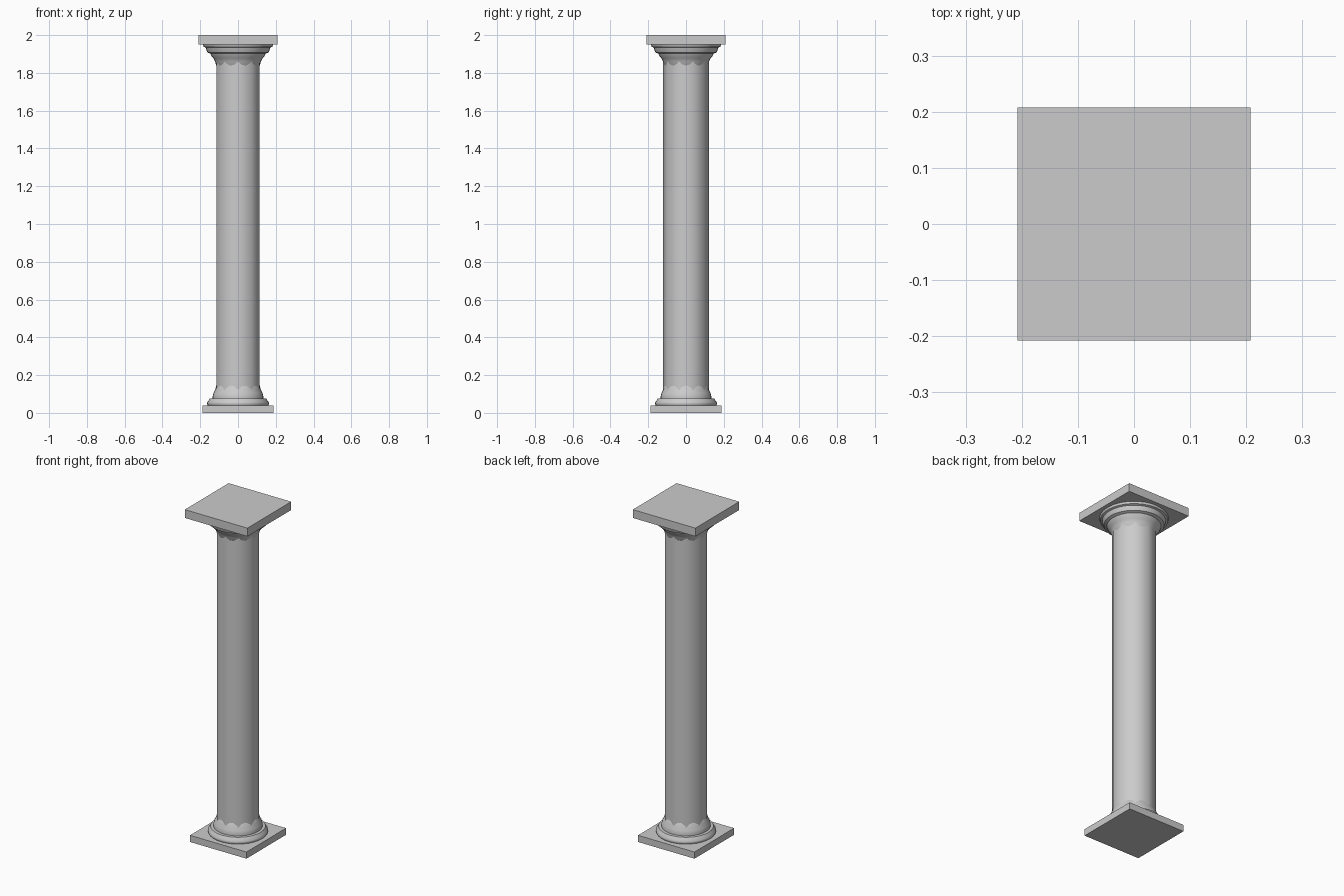
import bpy, math

if "Cube" in bpy.data.objects:
    bpy.data.objects.remove(bpy.data.objects["Cube"])


def slab(name, half, z0, z1):
    bpy.ops.mesh.primitive_cube_add(size=1, location=(0, 0, (z0 + z1) / 2))
    ob = bpy.context.object
    ob.name = name
    ob.scale = (2 * half, 2 * half, z1 - z0)
    bpy.ops.object.transform_apply(location=False, rotation=False, scale=True)


def lathe(name, profile, sides):
    verts, faces = [], []
    for r, z in profile:
        for i in range(sides):
            a = math.pi / 2 + 2 * math.pi * i / sides
            verts.append((r * math.cos(a), r * math.sin(a), z))
    for k in range(len(profile) - 1):
        for i in range(sides):
            j = (i + 1) % sides
            faces.append((k * sides + i, k * sides + j,
                          (k + 1) * sides + j, (k + 1) * sides + i))
    n = len(profile) - 1
    faces.append(tuple(reversed(range(sides))))
    faces.append(tuple(range(n * sides, (n + 1) * sides)))
    me = bpy.data.meshes.new(name)
    me.from_pydata(verts, [], faces)
    ob = bpy.data.objects.new(name, me)
    bpy.context.collection.objects.link(ob)
    bpy.context.view_layer.objects.active = ob
    ob.select_set(True)
    bpy.ops.object.shade_smooth_by_angle(angle=math.radians(40))
    ob.select_set(False)


# Square slabs
slab("plinth", 0.188, 0, 0.04)
slab("abacus", 0.208, 1.95, 2.0)
bpy.ops.object.select_all(action='DESELECT')

# Ten-sided shaft; its corners cut scallops into the round mouldings
lathe("shaft", [(0.121, 0.03), (0.121, 1.96)], 10)

# Stepped base moulding
lathe("base_moulding", [(0.160, 0.04), (0.164, 0.048), (0.163, 0.056),
                        (0.154, 0.068), (0.150, 0.076), (0.134, 0.077),
                        (0.134, 0.088), (0.130, 0.105), (0.121, 0.122),
                        (0.115, 0.145), (0.110, 0.150)], 32)

# Flared capital
lathe("capital_moulding", [(0.110, 1.832), (0.115, 1.838), (0.121, 1.860),
                           (0.130, 1.877), (0.141, 1.890), (0.146, 1.902),
                           (0.162, 1.908), (0.167, 1.920), (0.171, 1.934),
                           (0.182, 1.938), (0.186, 1.950)], 32)
